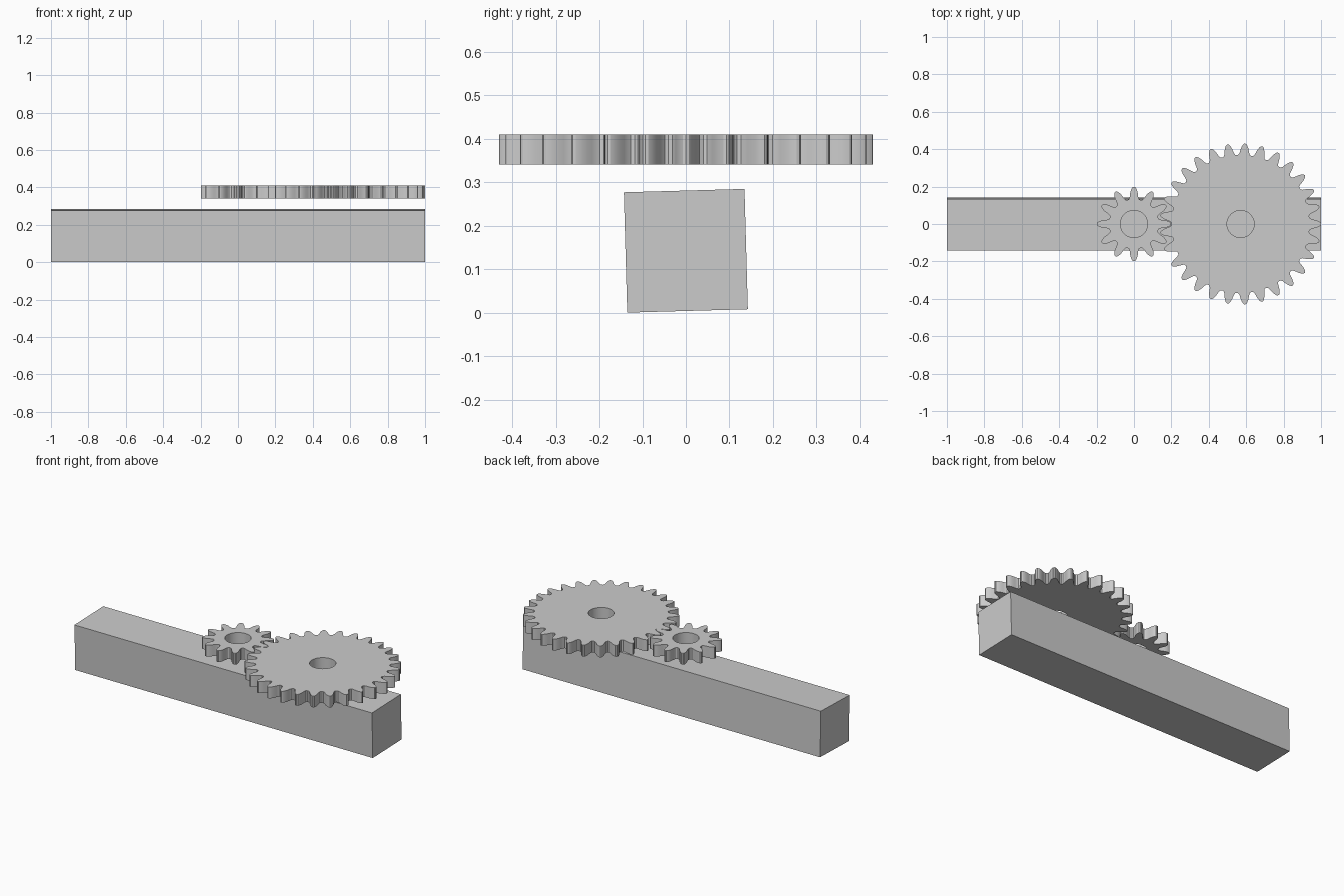
import bpy, bmesh, math

if "Cube" in bpy.data.objects:
    bpy.data.objects.remove(bpy.data.objects["Cube"])

grey = bpy.data.materials.new("plain grey")
grey.diffuse_color = (0.6, 0.6, 0.6, 1)
grey.use_nodes = True
grey.node_tree.nodes["Principled BSDF"].inputs["Base Color"].default_value = grey.diffuse_color


def finish(bm, name):
    bmesh.ops.recalc_face_normals(bm, faces=bm.faces)
    mesh = bpy.data.meshes.new(name)
    bm.to_mesh(mesh)
    bm.free()
    mesh.materials.append(grey)
    obj = bpy.data.objects.new(name, mesh)
    bpy.context.collection.objects.link(obj)
    return obj


def gear(name, cx, teeth, half_tooth, bore, z0, z1):
    """half_tooth: (radius, fraction of tooth pitch from tooth centre), tip to root."""
    profile = [(r, -f) for r, f in reversed(half_tooth[1:])] + half_tooth[:-1]
    pitch = 2 * math.pi / teeth
    polar = [(r, (i + f) * pitch) for i in range(teeth) for r, f in profile]
    bm = bmesh.new()

    def ring(z, radius=None):
        return [bm.verts.new((cx + (radius or r) * math.cos(a),
                              (radius or r) * math.sin(a), z)) for r, a in polar]

    rings = [ring(z0), ring(z1), ring(z1, bore), ring(z0, bore)]
    n = len(polar)
    for k in range(4):
        a, b = rings[k], rings[(k + 1) % 4]
        for i in range(n):
            j = (i + 1) % n
            bm.faces.new((a[i], a[j], b[j], b[i]))
    obj = finish(bm, name)
    bpy.ops.object.select_all(action='DESELECT')
    obj.select_set(True)
    bpy.context.view_layer.objects.active = obj
    bpy.ops.object.shade_smooth_by_angle(angle=math.radians(25))


# Square beam, rolled slightly about its length
bm = bmesh.new()
bmesh.ops.create_cube(bm, size=1)
beam = finish(bm, "beam")
beam.scale = (2, 0.277, 0.277)
beam.rotation_euler.x = math.radians(1.6)
beam.location.z = 0.1424

# Small and large meshing gears
gear("small_gear", 0, 12,
     [(0.199, 0), (0.197, 0.065), (0.190, 0.125), (0.180, 0.18), (0.167, 0.23),
      (0.155, 0.262), (0.145, 0.30), (0.136, 0.37), (0.132, 0.5)],
     0.0725, 0.341, 0.41)
gear("large_gear", 0.57, 29,
     [(0.431, 0), (0.429, 0.07), (0.423, 0.125), (0.414, 0.18), (0.403, 0.235),
      (0.390, 0.28), (0.380, 0.32), (0.371, 0.39), (0.368, 0.5)],
     0.0725, 0.341, 0.41)
